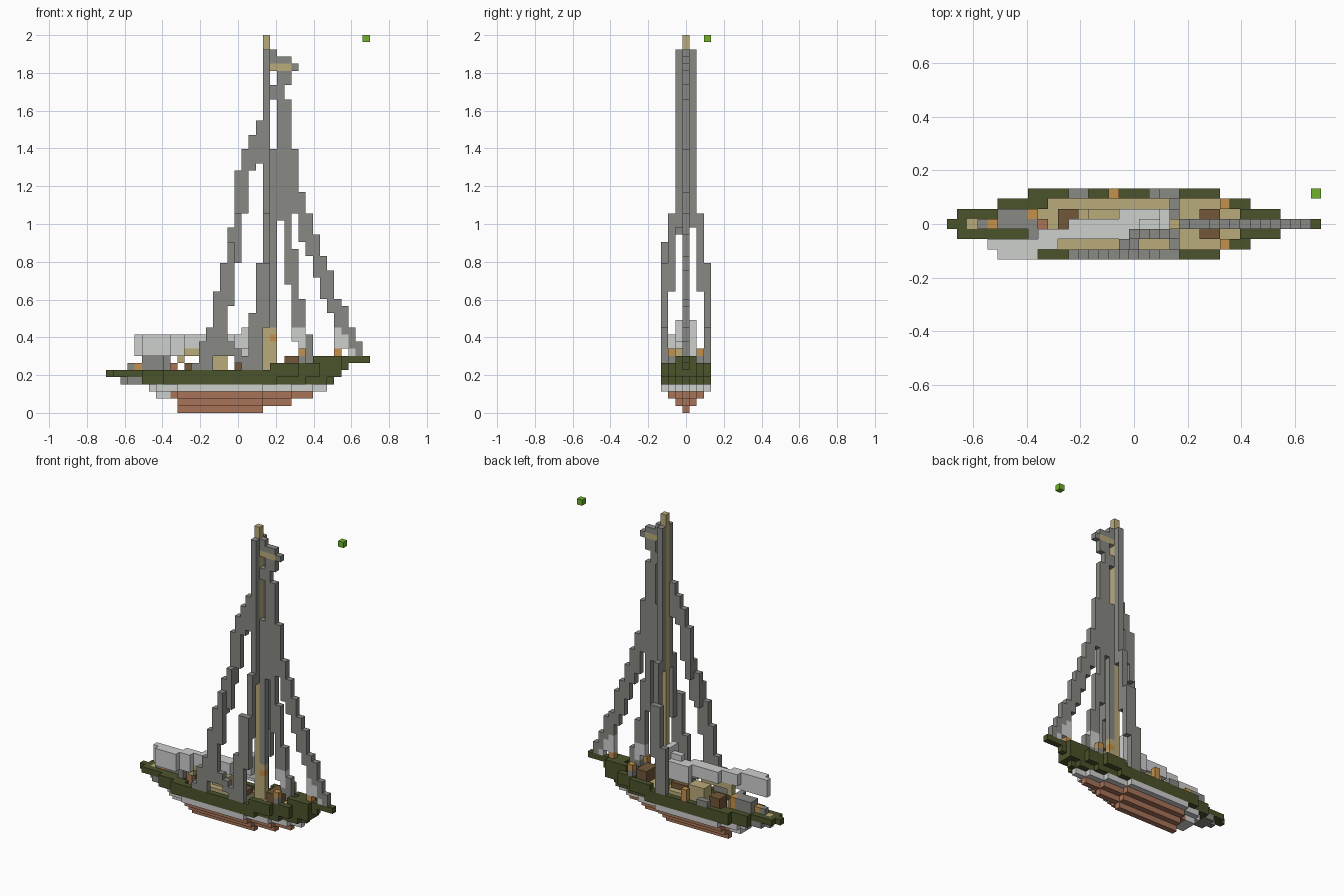
import bpy
from mathutils import Vector

if "Cube" in bpy.data.objects:
    bpy.data.objects.remove(bpy.data.objects["Cube"])

V = 2 / 53          # block size
grid = {}           # (i, j, k) -> (part, colour)


def linear(c):
    return tuple(((x / 255 + 0.055) / 1.055) ** 2.4 for x in c) + (1.0,)


COLOURS = {
    "hull_green": (75, 83, 43), "rope_grey": (136, 137, 131),
    "sail_white": (206, 208, 206), "pale_wood": (186, 171, 122),
    "dark_wood": (114, 87, 57), "lantern_orange": (196, 145, 76),
    "keel_red": (168, 116, 88), "bright_green": (113, 178, 42),
}
mats = {}
for name, rgb in COLOURS.items():
    mats[name] = bpy.data.materials.new(name)
    mats[name].diffuse_color = linear(rgb)


def box(part, col, i, j, k):
    """Fill an inclusive block range; each range is a number or a pair."""
    r = [(a, a) if isinstance(a, int) else a for a in (i, j, k)]
    for x in range(r[0][0], r[0][1] + 1):
        for y in range(r[1][0], r[1][1] + 1):
            for z in range(r[2][0], r[2][1] + 1):
                grid[x, y, z] = (part, col)


def layer(part, col, k, spans):
    """One hull layer: spans[n] is the length range at n blocks off centre."""
    for n, span in enumerate(spans):
        for j in {n, -n}:
            box(part, col, span, j, k)


# Keel and lower hull
layer("keel", "keel_red", 0, [(10, 21)])
layer("keel", "keel_red", 1, [(10, 25), (10, 21)])
layer("waterline", "sail_white", 2, [(7, 8), (7, 8)])
layer("keel", "keel_red", 2, [(9, 28), (9, 25), (10, 21)])
layer("waterline", "sail_white", 3, [(6, 30), (6, 28), (7, 25), (10, 21)])

# Upper hull with sunken deck, raised towards the bow
layer("counter", "rope_grey", 4, [(2, 4), (3, 4)])
layer("hull", "hull_green", 4, [(5, 31), (5, 30), (5, 27), (8, 23)])
layer("deck", "pale_wood", 4, [(9, 22), (9, 22), (9, 22)])
layer("hull", "hull_green", 5, [(0, 8), (1, 8), (5, 9), (8, 26)])
layer("hull", "hull_green", 5, [(23, 32), (23, 32), (23, 29)])
layer("deck", "pale_wood", 5, [(23, 28), (23, 28), (23, 26)])
layer("hull", "hull_green", 6, [(29, 33), (29, 32), (27, 29), (23, 26)])
layer("hull", "hull_green", 7, [(30, 36), (29, 32)])

# Deck fittings
box("cabin", "pale_wood", (13, 20), (-1, 1), 5)
box("cabin", "pale_wood", (14, 16), (0, 1), (6, 7))
box("hatch", "dark_wood", (11, 12), (0, 1), (5, 6))
box("hatch", "dark_wood", (18, 20), (-1, 0), 6)
box("hatch", "dark_wood", (25, 26), (-1, 1), (6, 7))
box("bench", "keel_red", 9, 0, (5, 6))
box("stern_gear", "rope_grey", (5, 7), (0, 1), (6, 7))
box("stern_gear", "rope_grey", 8, (-1, 0), (6, 7))
box("stern_gear", "rope_grey", 3, 0, 6)
box("rail_block", "rope_grey", (12, 13), 3, 6)
box("tiller", "pale_wood", 2, 0, 5)
box("lantern", "lantern_orange", 4, 0, 6)
box("lantern", "lantern_orange", 8, 1, (6, 7))
box("lantern", "lantern_orange", 16, 3, (6, 7))
box("lantern", "lantern_orange", 32, 0, 8)
for j in (-2, 2):
    box("lantern_post", "rope_grey", 27, j, 7)
    box("lantern", "lantern_orange", 27, j, 8)

# Mast, boom and masthead arm
box("mast", "pale_wood", 22, 0, (4, 52))
box("mast", "pale_wood", 23, 0, (5, 11))
box("boom", "pale_wood", 10, -1, (7, 8))
box("boom", "pale_wood", (11, 15), -1, 8)
box("masthead_ropes", "rope_grey", 23, 0, (49, 50))
box("masthead_ropes", "rope_grey", (24, 25), 0, (46, 49))
box("masthead_ropes", "rope_grey", (23, 24), 0, (44, 45))
box("masthead_ropes", "rope_grey", 26, 0, 48)
box("masthead_arm", "pale_wood", (23, 25), 0, 48)
box("halyard", "rope_grey", 23, 0, (12, 36))
box("lantern", "lantern_orange", 23, 0, 10)

# Lowered mainsail swinging out over the side
box("mainsail", "sail_white", (5, 8), -3, (8, 10))
box("mainsail", "sail_white", (4, 10), -2, (8, 10))
box("mainsail", "sail_white", (9, 17), -1, (9, 10))
box("mainsail", "sail_white", (12, 21), 0, (9, 10))
box("mainsail", "sail_white", (17, 21), 1, (8, 10))
box("mainsail", "sail_white", (19, 21), 0, 11)
box("mainsail", "sail_white", 21, (-1, 1), (10, 12))

# Shrouds on both sides: (column, offset, bottom, top)
SHROUD = [(22, 1, 26, 50), (22, 2, 17, 27), (21, 3, 6, 20), (20, 3, 6, 13),
          (22, 3, 12, 20)]
for s in (-1, 1):
    for i, j, k0, k1 in SHROUD:
        box("shroud", "rope_grey", i, s * j, (k0, k1))

# Single backstay led down to the near rail
BACKSTAY = [(21, 1, 35, 40), (20, 1, 34, 38), (19, 1, 28, 36),
            (18, 1, 25, 33), (18, 2, 21, 27), (17, 2, 20, 25),
            (17, 3, 15, 23), (16, 3, 9, 20), (15, 3, 8, 16),
            (14, 3, 6, 11), (13, 3, 6, 9), (12, 3, 6, 6)]
for i, j, k0, k1 in BACKSTAY:
    box("backstay", "rope_grey", i, -j, (k0, k1))
for i, k in ((16, 8), (17, 8), (18, 7), (19, 6)):     # slack line on the rail
    box("rail_line", "rope_grey", i, -3, (k, k + 1))

# Two forestays along the centre line
INNER = [(24, 27, 43), (25, 18, 43), (26, 10, 22), (27, 8, 15), (28, 7, 10)]
OUTER = [(26, 28, 36), (27, 24, 30), (28, 22, 27), (29, 19, 24), (30, 16, 21),
         (31, 14, 19), (32, 12, 15), (33, 11, 14), (34, 9, 11), (35, 8, 9)]
for part, steps in (("inner_forestay", INNER), ("outer_forestay", OUTER)):
    for i, k0, k1 in steps:
        box(part, "rope_grey", i, 0, (k0, k1))
for i, k0, k1 in ((32, 9, 11), (33, 9, 10), (34, 8, 8), (27, 9, 11), (26, 10, 11)):
    box("furled_headsail", "sail_white", i, 0, (k0, k1))

# Loose block in the air
box("floating_block", "bright_green", 36, 3, 52)

# Turn each part's blocks into a mesh of exposed faces only
AXES = [Vector(a) for a in ((1, 0, 0), (0, 1, 0), (0, 0, 1))]
parts = {}
for cell, (part, col) in grid.items():
    parts.setdefault(part, []).append((cell, col))
for part, cells in parts.items():
    verts, index, faces, slots = [], {}, [], []
    used = sorted({c for _, c in cells})
    for cell, col in cells:
        for a in range(3):
            for s in (-1, 1):
                near = list(cell)
                near[a] += s
                if tuple(near) in grid:
                    continue
                u, w = AXES[(a + 1) % 3], AXES[(a + 2) % 3]
                corners = [(-1, -1), (1, -1), (1, 1), (-1, 1)][::s]
                face = []
                for p, q in corners:
                    d = AXES[a] * s + u * p + w * q
                    key = tuple(int(2 * cell[n] + d[n]) for n in range(3))
                    if key not in index:
                        index[key] = len(verts)
                        verts.append(((key[0] - 36) * V / 2, key[1] * V / 2,
                                      (key[2] + 1) * V / 2))
                    face.append(index[key])
                faces.append(face)
                slots.append(used.index(col))
    mesh = bpy.data.meshes.new(part)
    mesh.from_pydata(verts, [], faces)
    for c in used:
        mesh.materials.append(mats[c])
    mesh.polygons.foreach_set("material_index", slots)
    mesh.update()
    bpy.context.collection.objects.link(bpy.data.objects.new(part, mesh))

for m in bpy.data.materials:
    if m.users and not m.is_grease_pencil:
        m.use_nodes = True
        m.node_tree.nodes["Principled BSDF"].inputs["Base Color"].default_value = m.diffuse_color
